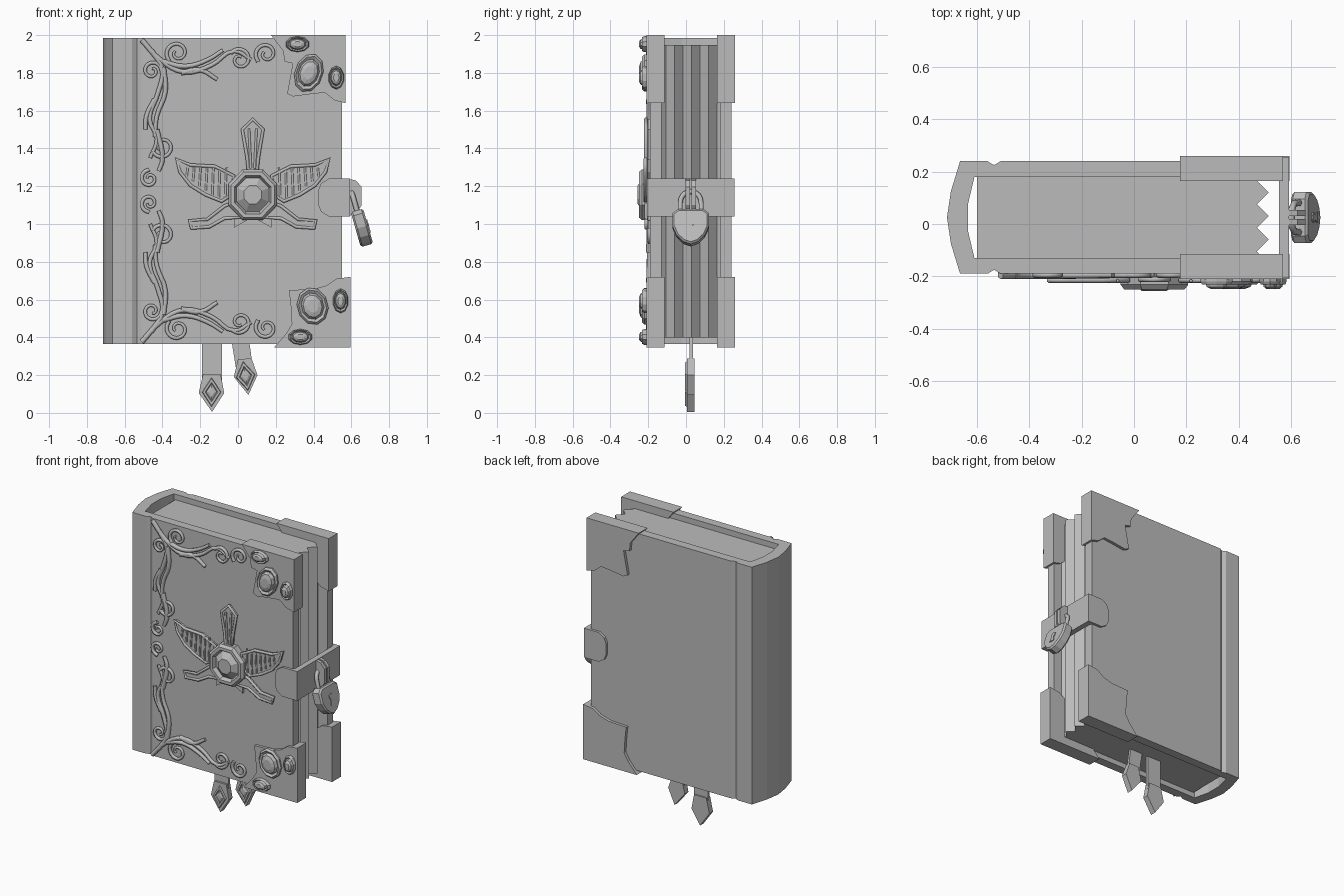
import bpy, bmesh, math
from mathutils import Vector

cube = bpy.data.objects.get("Cube")
if cube:
    bpy.data.objects.remove(cube, do_unlink=True)

GREY = (0.5, 0.5, 0.5, 1)
grey = bpy.data.materials.new("plain grey")
grey.use_nodes = True
grey.diffuse_color = GREY
grey.node_tree.nodes["Principled BSDF"].inputs["Base Color"].default_value = GREY


def add_object(name, data):
    data.materials.clear()
    data.materials.append(grey)
    obj = bpy.data.objects.new(name, data)
    bpy.context.collection.objects.link(obj)
    return obj


def place(axis, a, b, depth):
    """Put an outline point into space, with depth along the named axis."""
    return {"x": (depth, a, b), "y": (a, depth, b), "z": (a, b, depth)}[axis]


def loft(name, axis, layers):
    """Join outlines of equal length, each given as (points, depth), and cap both ends."""
    bm = bmesh.new()
    rings = [[bm.verts.new(place(axis, a, b, depth)) for a, b in pts] for pts, depth in layers]
    for low, high in zip(rings, rings[1:]):
        for i in range(len(low)):
            j = (i + 1) % len(low)
            bm.faces.new((low[i], low[j], high[j], high[i]))
    bm.faces.new(rings[0])
    bm.faces.new(rings[-1])
    bmesh.ops.recalc_face_normals(bm, faces=bm.faces)
    mesh = bpy.data.meshes.new(name)
    bm.to_mesh(mesh)
    bm.free()
    return add_object(name, mesh)


def prism(name, axis, pts, start, end):
    return loft(name, axis, [(pts, start), (pts, end)])


def box(name, axis, a0, a1, b0, b1, start, end):
    return prism(name, axis, [(a0, b0), (a1, b0), (a1, b1), (a0, b1)], start, end)


def ellipse(cx, cz, rx, rz, sides, tilt=0.0):
    pts = []
    for i in range(sides):
        t = math.tau * (i + 0.5) / sides
        u, w = rx * math.cos(t), rz * math.sin(t)
        pts.append((cx + u * math.cos(tilt) - w * math.sin(tilt),
                    cz + u * math.sin(tilt) + w * math.cos(tilt)))
    return pts


def tubes(name, paths, thickness, cyclic=False, smooth=True, taper=1.0):
    """Round strands along 3D paths, as one mesh."""
    curve = bpy.data.curves.new(name, "CURVE")
    curve.dimensions = "3D"
    curve.bevel_depth = thickness
    curve.bevel_resolution = 1
    curve.resolution_u = 4
    curve.use_fill_caps = True
    for path in paths:
        spline = curve.splines.new("BEZIER")
        spline.bezier_points.add(len(path) - 1)
        spline.use_cyclic_u = cyclic
        for i, (knot, co) in enumerate(zip(spline.bezier_points, path)):
            knot.co = co
            knot.handle_left_type = knot.handle_right_type = "AUTO" if smooth else "VECTOR"
            knot.radius = 1 + (taper - 1) * i / len(path)
    temp = bpy.data.objects.new(name + " curve", curve)
    bpy.context.collection.objects.link(temp)
    graph = bpy.context.evaluated_depsgraph_get()
    mesh = bpy.data.meshes.new_from_object(temp.evaluated_get(graph))
    bpy.data.objects.remove(temp, do_unlink=True)
    return add_object(name, mesh)


# Book cover: boards, hinge grooves and rounded spine as one bent profile
FRONT, BACK, MID = -0.19, 0.24, 0.025
half = [(0.55, 0.215), (-0.51, 0.215), (-0.535, 0.2), (-0.56, 0.215), (-0.665, 0.215), (-0.7, 0.1)]
inner = [(-0.635, 0.05), (-0.61, 0.155), (-0.53, 0.155), (0.55, 0.155)]
profile = [(x, MID - y) for x, y in half] + [(-0.715, MID)]
profile += [(x, MID + y) for x, y in reversed(half)]
profile += [(x, MID + y) for x, y in reversed(inner)] + [(x, MID - y) for x, y in inner]
prism("book_cover", "z", profile, 0.365, 1.985)

# Page block with a zigzag fore edge
pages = [(-0.6, 0.18), (-0.6, -0.13), (0.49, -0.13)]
pages += [(0.515 if i % 2 else 0.47, -0.105 + 0.045 * i) for i in range(7)] + [(0.48, 0.18)]
prism("page_block", "z", pages, 0.4, 1.947)

# Metal corners on both boards
top_corner = [(0.57, 2), (0.175, 2), (0.24, 1.915), (0.245, 1.86), (0.29, 1.85), (0.26, 1.69),
              (0.29, 1.675), (0.4, 1.69), (0.46, 1.695), (0.51, 1.655), (0.57, 1.64)]
low_corner = [(0.595, 0.345), (0.19, 0.345), (0.255, 0.42), (0.285, 0.47), (0.28, 0.56),
              (0.27, 0.65), (0.4, 0.655), (0.47, 0.675), (0.52, 0.71), (0.595, 0.72)]
for side, y0, y1 in (("front", -0.21, -0.115), ("back", 0.165, 0.26)):
    prism(side + "_top_corner", "y", top_corner, y0, y1)
    prism(side + "_bottom_corner", "y", low_corner, y0, y1)

# Oval studs with a raised rim and a domed stone
studs = [(0.315, 1.952, 0.065, 0.042, 0), (0.375, 1.8, 0.075, 0.105, -0.35),
         (0.52, 1.775, 0.042, 0.062, 0), (0.395, 0.565, 0.083, 0.1, 0.25),
         (0.543, 0.593, 0.042, 0.065, 0), (0.33, 0.402, 0.065, 0.042, 0)]
for cx, cz, rx, rz, tilt in studs:
    steps = [(1, -0.2), (1, -0.22), (0.88, -0.232), (0.72, -0.222), (0.6, -0.24), (0.35, -0.248)]
    loft("corner_stud", "y", [(ellipse(cx, cz, rx * s, rz * s, 10, tilt), y) for s, y in steps])

# Strap around the fore edge
strap = [(0.59, 1.04), (0.48, 1.04), (0.44, 1.065), (0.425, 1.1), (0.425, 1.18),
         (0.44, 1.215), (0.48, 1.24), (0.59, 1.24)]
prism("front_strap", "y", strap, -0.207, FRONT + 0.01)
prism("back_strap", "y", strap, BACK - 0.01, 0.257)
box("edge_strap", "x", -0.207, 0.257, 1.04, 1.24, 0.555, 0.592)
hasp = [(0.58, 1.24), (0.625, 1.23), (0.655, 1.195), (0.655, 1.1), (0.625, 1.055), (0.58, 1.04)]
for s in (-1, 1):
    prism("hasp_plate", "y", hasp, MID + s * 0.005, MID + s * 0.028)

# Padlock, built about its own pivot and then tilted
right_edge = [(0.07, 0.012), (0.097, -0.01), (0.097, -0.08), (0.075, -0.13), (0.04, -0.165)]
outline = right_edge + [(0, -0.18)] + [(-y, z) for y, z in reversed(right_edge)]
small = [(y * 0.9, (z + 0.08) * 0.9 - 0.08) for y, z in outline]
body = loft("padlock_body", "x", [(small, -0.034), (outline, -0.024), (outline, 0.024), (small, 0.034)])
eye = prism("keyhole_eye", "x", ellipse(0, -0.065, 0.02, 0.02, 8), 0.03, 0.039)
slot = prism("keyhole_slot", "x", [(-0.008, -0.07), (0.008, -0.07), (0.02, -0.12), (-0.02, -0.12)], 0.03, 0.039)
arch = [(0, -0.055, -0.02), (0, -0.055, 0.05)]
arch += [(0, -0.055 * math.cos(t), 0.055 + 0.06 * math.sin(t)) for t in (0.5, 1.05, math.pi / 2, 2.1, 2.64)]
arch += [(0, 0.055, 0.05), (0, 0.055, -0.02)]
shackle = tubes("padlock_shackle", [arch], 0.014)
for part in (body, eye, slot, shackle):
    part.location = (0.633, MID, 1.06)
    part.rotation_euler = (0, -0.28, 0)

# Ribbon bookmarks with pointed metal ends and a diamond boss
ribbons = [([(-0.19, 0.45), (-0.085, 0.45), (-0.085, 0.17), (-0.19, 0.17)],
            [(-0.185, 0.205), (-0.208, 0.105), (-0.137, 0.005), (-0.073, 0.105), (-0.092, 0.205)],
            (-0.14, 0.11, 0)),
           ([(-0.045, 0.45), (0.05, 0.45), (0.08, 0.23), (-0.01, 0.23)],
            [(0, 0.285), (-0.022, 0.19), (0.055, 0.095), (0.103, 0.2), (0.072, 0.288)],
            (0.04, 0.195, 0.17))]
for cloth, tip, (cx, cz, tilt) in ribbons:
    prism("bookmark_ribbon", "y", cloth, 0.018, 0.036)
    prism("bookmark_tip", "y", tip, 0.005, 0.045)
    boss = []
    for s, y in ((1, 0.01), (0.9, -0.006), (0.65, -0.006), (0.55, 0.002), (0.3, -0.004)):
        diamond = [(0, -0.08), (0.052, 0), (0, 0.08), (-0.052, 0)]
        boss.append(([(cx + s * (u - w * tilt), cz + s * (w + u * tilt)) for u, w in diamond], y))
    loft("bookmark_diamond", "y", boss)

# Winged emblem: a mirrored pair of wings and tails round a faceted stone
CX, CZ = 0.078, 1.155
wing = [(0.1, 0.1), (0.2, 0.15), (0.33, 0.157), (0.405, 0.19), (0.385, 0.12),
        (0.33, 0.05), (0.25, 0), (0.165, -0.035), (0.11, 0)]
tail = [(0.1, -0.04), (0.15, -0.06), (0.24, -0.13), (0.335, -0.137), (0.325, -0.178),
        (0.23, -0.17), (0.15, -0.125), (0.06, -0.12)]
plume = [(0.025, 0.13), (0.03, 0.2), (0.055, 0.345), (0, 0.4), (-0.055, 0.345), (-0.03, 0.2), (-0.025, 0.13)]


def feathered(name, shape, s, depth):
    pts = [(CX + s * u, CZ + w) for u, w in shape]
    prism(name, "y", pts, FRONT + 0.01, depth)
    tubes(name + "_rim", [[(x, depth, z) for x, z in pts]], 0.01, cyclic=True, smooth=False)


for s in (-1, 1):
    feathered("emblem_wing", wing, s, -0.215)
    feathered("emblem_tail", tail, s, -0.21)
    ribs = []
    for i in range(7):
        u = 0.14 + 0.034 * i
        low = -0.02 + 0.7 * max(0, u - 0.18)
        ribs.append([(CX + s * u, -0.217, CZ + 0.145), (CX + s * (u + 0.006), -0.217, CZ + low)])
    tubes("wing_feathers", ribs, 0.006, smooth=False)
    prism("emblem_spike", "y", [(CX + s * u, CZ + w) for u, w in ((0.02, -0.13), (0.1, -0.1), (0.1, -0.175))],
          FRONT + 0.01, -0.205)
feathered("emblem_plume", plume, 1, -0.212)
tubes("plume_quills", [[(CX + u, -0.215, CZ + 0.14), (CX + 2 * u, -0.215, CZ + 0.35)] for u in (-0.01, 0.01)],
      0.007, smooth=False)
steps = [(0.14, -0.18), (0.14, -0.232), (0.125, -0.25), (0.105, -0.25), (0.092, -0.225),
         (0.085, -0.23), (0.05, -0.257)]
loft("emblem_stone", "y", [(ellipse(CX, CZ, r, r * 1.04, 8), y) for r, y in steps])

# Scrolling vines: one half drawn, the other mirrored about the middle of the cover
VINE_Y, MIRROR = -0.195, 1.175


def scroll(cx, cz, r, start, turn):
    pts = []
    for i in range(13):
        t, k = start + turn * i * 0.65, r * (1 - i / 16)
        pts.append((cx + k * math.cos(t), cz + k * math.sin(t)))
    return pts


stems = [[(-0.51, 1.975), (-0.415, 1.873), (-0.283, 1.804), (-0.14, 1.841), (-0.02, 1.915), (0.07, 1.87)],
         [(-0.4, 1.86), (-0.28, 1.835), (-0.16, 1.87), (-0.08, 1.92)],
         [(-0.3, 1.8), (-0.2, 1.815), (-0.11, 1.765)],
         [(-0.46, 1.92), (-0.4, 1.82), (-0.425, 1.69), (-0.468, 1.555), (-0.43, 1.45), (-0.465, 1.35)],
         [(-0.395, 1.83), (-0.385, 1.7), (-0.43, 1.57), (-0.44, 1.46)],
         [(-0.44, 1.66), (-0.485, 1.57), (-0.49, 1.5)],
         [(-0.43, 1.5), (-0.4, 1.34), (-0.42, 1.28)]]
scrolls = [scroll(-0.32, 1.905, 0.062, 3.9, -1), scroll(0.01, 1.87, 0.06, 2.5, -1),
           scroll(0.15, 1.9, 0.06, 3.9, -1), scroll(-0.455, 1.81, 0.052, 0, 1),
           scroll(-0.4, 1.41, 0.06, 3.6, 1), scroll(-0.468, 1.24, 0.048, 1.6, 1)]
for name, flip in (("upper", 1), ("lower", -1)):
    for kind, group, size in (("stems", stems, 0.016), ("scrolls", scrolls, 0.012)):
        paths = [[(x, VINE_Y, MIRROR + flip * (z - MIRROR)) for x, z in path] for path in group]
        tubes(f"{name}_vine_{kind}", paths, size, taper=0.6)
